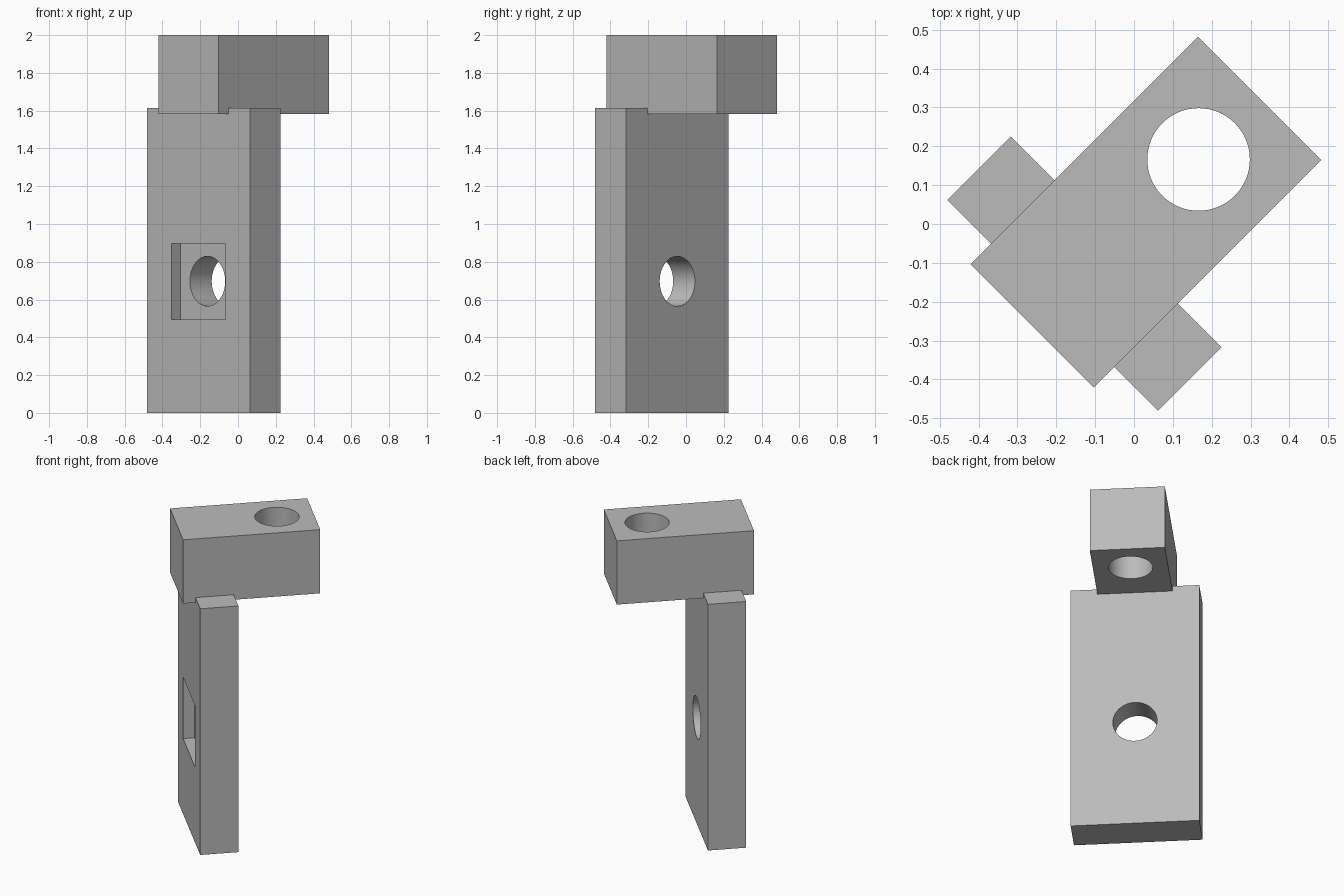
import bpy
from math import radians
from mathutils import Matrix

default = bpy.data.objects.get("Cube")
if default:
    bpy.data.objects.remove(default, do_unlink=True)

# The whole bracket is built along local axes, then turned about z
TURN = Matrix.Rotation(radians(45), 4, "Z")

grey = bpy.data.materials.new("plain grey")
grey.use_nodes = True
grey.diffuse_color = (0.5, 0.5, 0.5, 1)
grey.node_tree.nodes["Principled BSDF"].inputs["Base Color"].default_value = (0.5, 0.5, 0.5, 1)


def finish(name):
    obj = bpy.context.object
    obj.name = name
    obj.data.materials.append(grey)
    return obj


def box(name, low, high):
    centre = [(a + b) / 2 for a, b in zip(low, high)]
    bpy.ops.mesh.primitive_cube_add(size=1)
    obj = finish(name)
    size = [b - a for a, b in zip(low, high)]
    obj.data.transform(Matrix.Translation(centre) @ Matrix.Diagonal((*size, 1)))
    return obj


def rod(name, centre, radius, length, axis):
    bpy.ops.mesh.primitive_cylinder_add(vertices=64, radius=radius, depth=length)
    obj = finish(name)
    spin = Matrix.Rotation(radians(90), 4, "Y") if axis == "X" else Matrix()
    obj.data.transform(Matrix.Translation(centre) @ spin)
    return obj


def cut(target, cutter):
    mod = target.modifiers.new("cut", "BOOLEAN")
    mod.operation = "DIFFERENCE"
    mod.solver = "EXACT"
    mod.object = cutter
    bpy.ops.object.select_all(action="DESELECT")
    target.select_set(True)
    bpy.context.view_layer.objects.active = target
    bpy.ops.object.modifier_apply(modifier=mod.name)
    bpy.data.objects.remove(cutter, do_unlink=True)


# Upright plate with a square pocket and a round through hole
plate = box("upright_plate", (-0.296, -0.384, 0), (-0.065, 0.384, 1.615))
cut(plate, box("pocket_cutter", (-0.4, -0.201, 0.495), (-0.228, 0.201, 0.897)))
cut(plate, rod("plate_hole_cutter", (-0.18, 0, 0.697), 0.132, 0.6, "X"))

# Overhanging block with a vertical through hole
block = box("top_block", (-0.371, -0.224, 1.582), (0.457, 0.224, 2))
cut(block, rod("block_hole_cutter", (0.235, 0, 1.8), 0.132, 0.8, "Z"))

for part in (plate, block):
    part.data.transform(TURN)
    bpy.ops.object.select_all(action="DESELECT")
    part.select_set(True)
    bpy.context.view_layer.objects.active = part
    bpy.ops.object.shade_smooth_by_angle(angle=radians(30))
